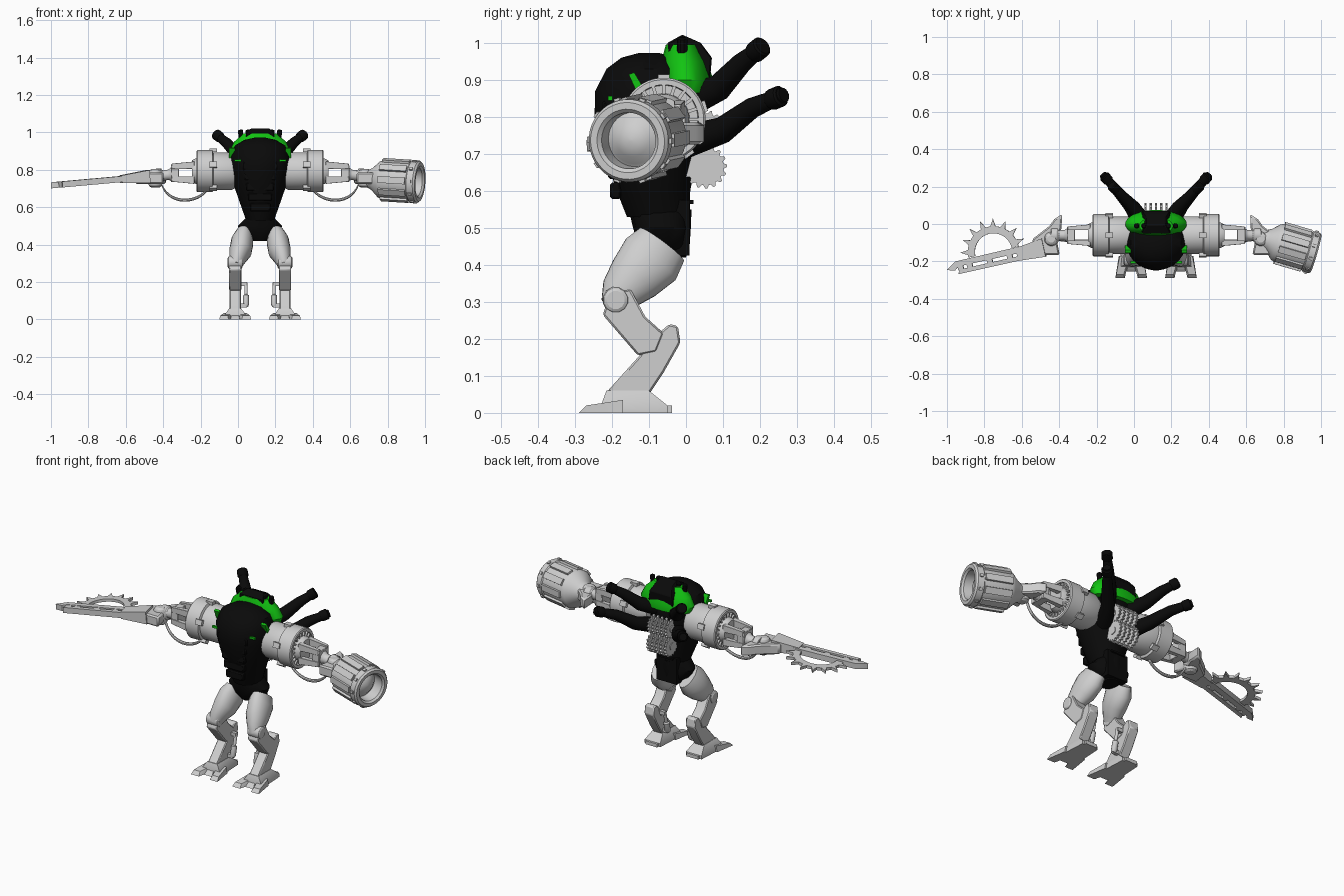
import bpy, bmesh, math
from mathutils import Vector, Matrix

cube = bpy.data.objects.get("Cube")
if cube:
    bpy.data.objects.remove(cube, do_unlink=True)

CX = 0.118  # body axis; all parts use coordinates relative to it


def material(name, rgb):
    m = bpy.data.materials.new(name)
    m.use_nodes = True
    m.diffuse_color = (*rgb, 1)
    m.node_tree.nodes["Principled BSDF"].inputs["Base Color"].default_value = (*rgb, 1)
    return m


BLACK = material("black", (0.003, 0.003, 0.003))
GREEN = material("green", (0.006, 0.55, 0.006))
GRAY = material("light gray", (0.62, 0.62, 0.62))


def make(name, bm, mat, mirror=False, bevel=0):
    bmesh.ops.recalc_face_normals(bm, faces=bm.faces)
    me = bpy.data.meshes.new(name)
    bm.to_mesh(me)
    bm.free()
    me.materials.append(mat)
    ob = bpy.data.objects.new(name, me)
    ob.location.x = CX
    bpy.context.collection.objects.link(ob)
    bpy.ops.object.select_all(action="DESELECT")
    ob.select_set(True)
    bpy.context.view_layer.objects.active = ob
    bpy.ops.object.shade_smooth_by_angle(angle=math.radians(35))
    if bevel:
        b = ob.modifiers.new("Bevel", "BEVEL")
        b.width, b.segments = bevel, 1
    if mirror:
        ob.modifiers.new("Mirror", "MIRROR")
    return ob


def frame(axis):
    t = Vector(axis).normalized()
    u = Vector((0, 1, 0)) if abs(t.x) > 0.8 else Vector((1, 0, 0))
    v = t.cross(u).normalized()
    return v.cross(t), v, t


def tube(bm, specs, axis=None, n=24):
    """Loft elliptical rings given as (centre, radius or radius pair)."""
    pts = [Vector(s[0]) for s in specs]
    rings = []
    for i, (p, r) in enumerate(specs):
        rx, ry = r if isinstance(r, tuple) else (r, r)
        u, v, _ = frame(axis or pts[min(i + 1, len(pts) - 1)] - pts[max(i - 1, 0)])
        rings.append([bm.verts.new(pts[i] + u * rx * math.cos(a) + v * ry * math.sin(a))
                      for a in (math.tau * (k + 0.5) / n for k in range(n))])
    for a, b in zip(rings, rings[1:]):
        for k in range(n):
            bm.faces.new((a[k], a[(k + 1) % n], b[(k + 1) % n], b[k]))
    bm.faces.new(rings[0])
    bm.faces.new(rings[-1])


def prism(bm, pts, lo, hi, plane="xy", mat=Matrix()):
    place = (lambda a, b, c: (a, b, c)) if plane == "xy" else (lambda a, b, c: (c, a, b))
    lower, upper = [[bm.verts.new(mat @ Vector(place(a, b, c))) for a, b in pts] for c in (lo, hi)]
    bm.faces.new(lower)
    bm.faces.new(upper)
    for i in range(len(pts)):
        j = (i + 1) % len(pts)
        bm.faces.new((lower[i], lower[j], upper[j], upper[i]))


def box(bm, centre, size, mat=Matrix()):
    bmesh.ops.create_cube(bm, size=1, matrix=mat @ Matrix.Translation(centre) @ Matrix.Diagonal((*size, 1)))


def hull(bm, pts):
    bmesh.ops.convex_hull(bm, input=[bm.verts.new(p) for p in pts])


def lathe(bm, start, axis, profile, n=32):
    d = Vector(axis).normalized()
    tube(bm, [(Vector(start) + d * t, r) for t, r in profile], axis, n)


# Torso, pelvis and back plate
bm = bmesh.new()
tube(bm, [((0, y, z), (rx, ry)) for z, y, rx, ry in (
    (0.53, -0.075, 0.075, 0.085), (0.6, -0.088, 0.1, 0.1), (0.7, -0.095, 0.135, 0.125),
    (0.8, -0.1, 0.155, 0.148), (0.87, -0.1, 0.16, 0.146), (0.93, -0.1, 0.135, 0.115),
    (0.96, -0.1, 0.085, 0.075), (0.972, -0.1, 0.03, 0.03))], (0, 0, 1), 32)
make("torso", bm, BLACK)
bm = bmesh.new()
tube(bm, [((0, -0.055, 0.42), (0.045, 0.055)), ((0, -0.06, 0.455), (0.1, 0.07)),
          ((0, -0.065, 0.5), (0.122, 0.078)), ((0, -0.07, 0.55), (0.07, 0.085))], (0, 0, 1), 14)
box(bm, (0, -0.015, 0.5), (0.13, 0.05, 0.15))
box(bm, (0, 0.0, 0.57), (0.09, 0.04, 0.01))
make("pelvis", bm, BLACK)
bm = bmesh.new()
for i in range(5):
    z = 0.6 + 0.055 * i
    box(bm, (0, -0.19 - 0.1 * (z - 0.6), z), (0.11 + 0.02 * i, 0.03, 0.045))
make("chest_plates", bm, BLACK, bevel=0.006)

# Green hood, shoulder stripes and the black head
bm = bmesh.new()
tube(bm, [((0, 0.005, 0.865), (0.15, 0.068)), ((0, 0, 0.9), (0.165, 0.075)),
          ((0, -0.005, 0.95), (0.14, 0.062)), ((0, -0.01, 0.995), (0.09, 0.045))], (0, 0, 1), 24)
make("hood", bm, GREEN)
bm = bmesh.new()
hull(bm, [(x, y, z) for x in (0.135, 0.165) for y, z in
          ((-0.13, 0.86), (-0.155, 0.915), (-0.14, 0.92), (-0.11, 0.87))])
box(bm, (0.12, -0.205, 0.85), (0.035, 0.012, 0.012))
make("shoulder_stripe", bm, GREEN, True)
bm = bmesh.new()
hull(bm, [(s * x, y, z) for s in (-1, 1) for x, y, z in (
    (0.08, -0.045, 0.96), (0.075, -0.05, 1.0), (0.05, -0.01, 1.022), (0.05, 0.04, 1.0),
    (0.07, 0.07, 0.96), (0.08, 0.065, 0.9), (0.08, -0.03, 0.9))])
make("head", bm, BLACK, bevel=0.004)
bm = bmesh.new()
for x in (0.02, 0.06, 0.1):
    lathe(bm, (x, -0.01, 0.96), (0.1, 0, 1), [(0, 0.014), (0.05, 0.014), (0.055, 0.01)], 10)
make("hood_knobs", bm, BLACK, True)

# Exhaust pipes sweeping back and outward
bm = bmesh.new()
for pts in (((0.06, 0.0, 0.84), (0.12, 0.09, 0.88), (0.18, 0.15, 0.945), (0.235, 0.205, 0.99)),
            ((0.07, -0.01, 0.73), (0.14, 0.1, 0.765), (0.21, 0.18, 0.825), (0.285, 0.265, 0.86))):
    tube(bm, list(zip(pts, (0.045, 0.036, 0.028, 0.02))), None, 14)
    a, b = Vector(pts[2]), Vector(pts[3])
    lathe(bm, a.lerp(b, 0.55), b - a, [(0, 0.024), (0.008, 0.029), (0.04, 0.029), (0.045, 0.024)], 14)
make("exhaust_pipes", bm, BLACK, True)

# Gear stack on the back
bm = bmesh.new()
for i in range(5):
    for y, z, r in ((0.052, 0.665, 0.05), (0.05, 0.765, 0.045)):
        teeth = [(y + q * math.cos(a), z + q * math.sin(a)) for k in range(64)
                 for a, q in ((math.tau * k / 64, r + (0.009 if k % 4 < 2 else 0)),)]
        x = (i - 2) * 0.028
        prism(bm, teeth, x - 0.006, x + 0.006, "yz")
for z in (0.665, 0.765):
    lathe(bm, (-0.066, 0.05, z), (1, 0, 0), [(0, 0.02), (0.132, 0.02)], 16)
make("back_gears", bm, GRAY)

# Shoulder drums with vent fins and bolts
AX, AZ = -0.06, 0.793
bm = bmesh.new()
lathe(bm, (0.12, AX, AZ), (1, 0, 0), [(0, 0.085), (0.03, 0.1), (0.13, 0.1), (0.135, 0.113), (0.215, 0.113),
      (0.22, 0.108), (0.22, 0.094), (0.195, 0.092), (0.195, 0.07), (0.225, 0.068), (0.245, 0.058)], 40)
for k in range(20):
    spin = Matrix.Translation((0, AX, AZ)) @ Matrix.Rotation(math.tau * k / 20, 4, "X")
    box(bm, (0.325, 0, 0.082), (0.025, 0.009, 0.03), spin)
    if k % 4 == 0:
        box(bm, (0.25, 0, 0.112), (0.04, 0.03, 0.018), spin)
make("shoulder_drum", bm, GRAY, True)

# Open forearm cage, wrist and hand
bm = bmesh.new()
for sy in (-1, 1):
    for sz in (-1, 1):
        hull(bm, [(x, AX + sy * w, 0.785 + sz * h) for x, s in ((0.35, 1), (0.475, 0.8))
                  for w in (0.028, 0.058 * s) for h in (0.02, 0.06 * s)])
box(bm, (0.455, AX, 0.78), (0.045, 0.09, 0.09))
lathe(bm, (0.47, AX, 0.775), (1, 0, -0.1), [(0, 0.04), (0.02, 0.028), (0.05, 0.028), (0.055, 0.04), (0.09, 0.04)], 16)
make("forearm", bm, GRAY, True, 0.003)
bm = bmesh.new()
prism(bm, [(0.503, 0.053), (0.545, 0.025), (0.57, -0.01), (0.66, -0.08), (0.67, -0.165),
           (0.59, -0.165), (0.515, -0.165), (0.53, -0.09), (0.505, -0.02)], 0.725, 0.785)
lathe(bm, (0.56, -0.08, 0.705), (0, 0, 1), [(0, 0.03), (0.02, 0.038), (0.08, 0.038), (0.1, 0.028)], 16)
make("hand", bm, GRAY, True, 0.008)

# Hanging cables
bm = bmesh.new()
ends = [Vector(p) for p in ((0.53, -0.08, 0.735), (0.5, -0.09, 0.61), (0.33, -0.1, 0.61), (0.27, -0.08, 0.71))]
path = []
for k in range(17):
    t = k / 16
    w = ((1 - t) ** 3, 3 * t * (1 - t) ** 2, 3 * t * t * (1 - t), t ** 3)
    path.append((sum((c * p for c, p in zip(w, ends)), Vector()), 0.009))
tube(bm, path, (1, 0, 0.01), 8)
make("cable", bm, GRAY, True)

# Cannon: hollow barrel with domed core, ribs and rim bolts
start, end = Vector((0.535, -0.065, 0.755)), Vector((0.855, -0.158, 0.735))
axis, L = (end - start).normalized(), (end - start).length
bm = bmesh.new()
lathe(bm, start, axis, [(0, 0.035), (0.04, 0.045), (0.07, 0.06), (0.11, 0.098), (0.13, 0.106), (L - 0.05, 0.106),
      (L - 0.045, 0.112), (L - 0.01, 0.112), (L, 0.104), (L, 0.086), (L - 0.01, 0.076), (L - 0.07, 0.074),
      (L - 0.065, 0.066), (L - 0.045, 0.045), (L - 0.036, 0.022), (L - 0.033, 0.004)], 40)
u, v, t = frame(axis)
base = Matrix.Translation(start) @ Matrix((u, v, t)).transposed().to_4x4()
for k in range(10):
    spin = base @ Matrix.Rotation(math.tau * k / 10, 4, "Z")
    box(bm, (0.106, 0, 0.205), (0.02, 0.036, 0.15), spin)
    box(bm, (0.112, 0, L - 0.027), (0.014, 0.016, 0.018), spin)
make("cannon", bm, GRAY)

# Saw arm: slotted blade with half a toothed ring
blade = (Matrix.Translation((-0.618, -0.13, 0.762)) @ Matrix.Rotation(math.radians(192.5), 4, "Z")
         @ Matrix.Rotation(math.radians(5), 4, "Y"))
bm = bmesh.new()
for pts in ([(0, 0.015), (0.03, 0.04), (0.46, 0.04), (0.445, 0.017)],
            [(0, -0.035), (0, 0.015), (0.05, 0.0), (0.45, 0.0), (0.475, 0.017), (0.515, 0.005), (0.46, -0.03)]):
    prism(bm, pts, -0.016, 0.016, "xy", blade)
for x in (0.06, 0.17, 0.28, 0.39, 0.44):
    box(bm, (x, 0.01, 0), (0.03, 0.025, 0.028), blade)
hull(bm, [blade @ Vector((x, y, z)) for x, y, h in ((-0.02, 0.05, 0.035), (-0.02, -0.05, 0.035),
     (0.13, 0.04, 0.02), (0.13, -0.03, 0.02)) for z in (-h, h)])
make("saw_blade", bm, GRAY)
bm = bmesh.new()
arc = lambda q, a: (0.25 + q * math.cos(a), -0.035 - q * math.sin(a))
STEPS = 32
outer = [arc(0.178 if k % 4 == 2 else 0.138, math.pi * k / STEPS) for k in range(STEPS + 1)]
inner = [arc(0.1, math.pi * k / STEPS) for k in range(STEPS + 1)]
for k in range(STEPS):
    prism(bm, [outer[k], outer[k + 1], inner[k + 1], inner[k]], -0.008, 0.008, "xy", blade)
bmesh.ops.remove_doubles(bm, verts=bm.verts, dist=0.0001)
make("saw_ring", bm, GRAY)

# Legs: thigh, knee, two shin blocks and ankle piston
bm = bmesh.new()
tube(bm, [((0.085, -0.065, 0.455), (0.045, 0.075)), ((0.095, -0.095, 0.415), (0.06, 0.088)),
          ((0.105, -0.14, 0.365), (0.06, 0.075)), ((0.12, -0.175, 0.325), (0.045, 0.058)),
          ((0.13, -0.192, 0.29), (0.035, 0.04))], None, 20)
make("thigh", bm, GRAY, True)
bm = bmesh.new()
lathe(bm, (0.093, -0.19, 0.305), (1, 0, 0), [(0, 0.03), (0.01, 0.036), (0.07, 0.036), (0.08, 0.03)], 12)
prism(bm, [(-0.225, 0.265), (-0.205, 0.325), (-0.15, 0.335), (-0.11, 0.26), (-0.06, 0.215),
           (-0.08, 0.165), (-0.13, 0.155)], 0.1, 0.166, "yz")
prism(bm, [(-0.08, 0.21), (-0.045, 0.24), (-0.022, 0.235), (-0.015, 0.19), (-0.06, 0.11),
           (-0.1, 0.05), (-0.22, 0.05), (-0.13, 0.15)], 0.103, 0.163, "yz")
make("shin", bm, GRAY, True, 0.005)
bm = bmesh.new()
lathe(bm, (0.075, -0.11, 0.07), (0, 0.25, 1), [(0, 0.012), (0.01, 0.016), (0.06, 0.016), (0.065, 0.009), (0.13, 0.009)], 12)
for y, z in ((-0.11, 0.075), (-0.08, 0.19)):
    box(bm, (0.09, y, z), (0.04, 0.02, 0.02))
make("ankle_piston", bm, GRAY, True)

# Feet with splayed toes
bm = bmesh.new()
hull(bm, [(0.133 + s * w, y, z) for s in (-1, 1) for w, y, z in (
    (0.06, -0.23, 0), (0.05, -0.05, 0), (0.06, -0.23, 0.02), (0.05, -0.05, 0.02), (0.032, -0.215, 0.06), (0.032, -0.1, 0.06))])
for dx, y in ((-0.06, -0.27), (0.0, -0.235), (0.06, -0.27)):
    hull(bm, [(0.133 + dx * f + s * w, yy, z) for s in (-1, 1) for f, w, yy, z in (
        (0.6, 0.03, -0.17, 0), (0.6, 0.025, -0.17, 0.035), (1, 0.025, y - 0.02, 0), (1, 0.02, y, 0.02))])
box(bm, (0.133, -0.06, 0.01), (0.075, 0.045, 0.02))
make("foot", bm, GRAY, True)
